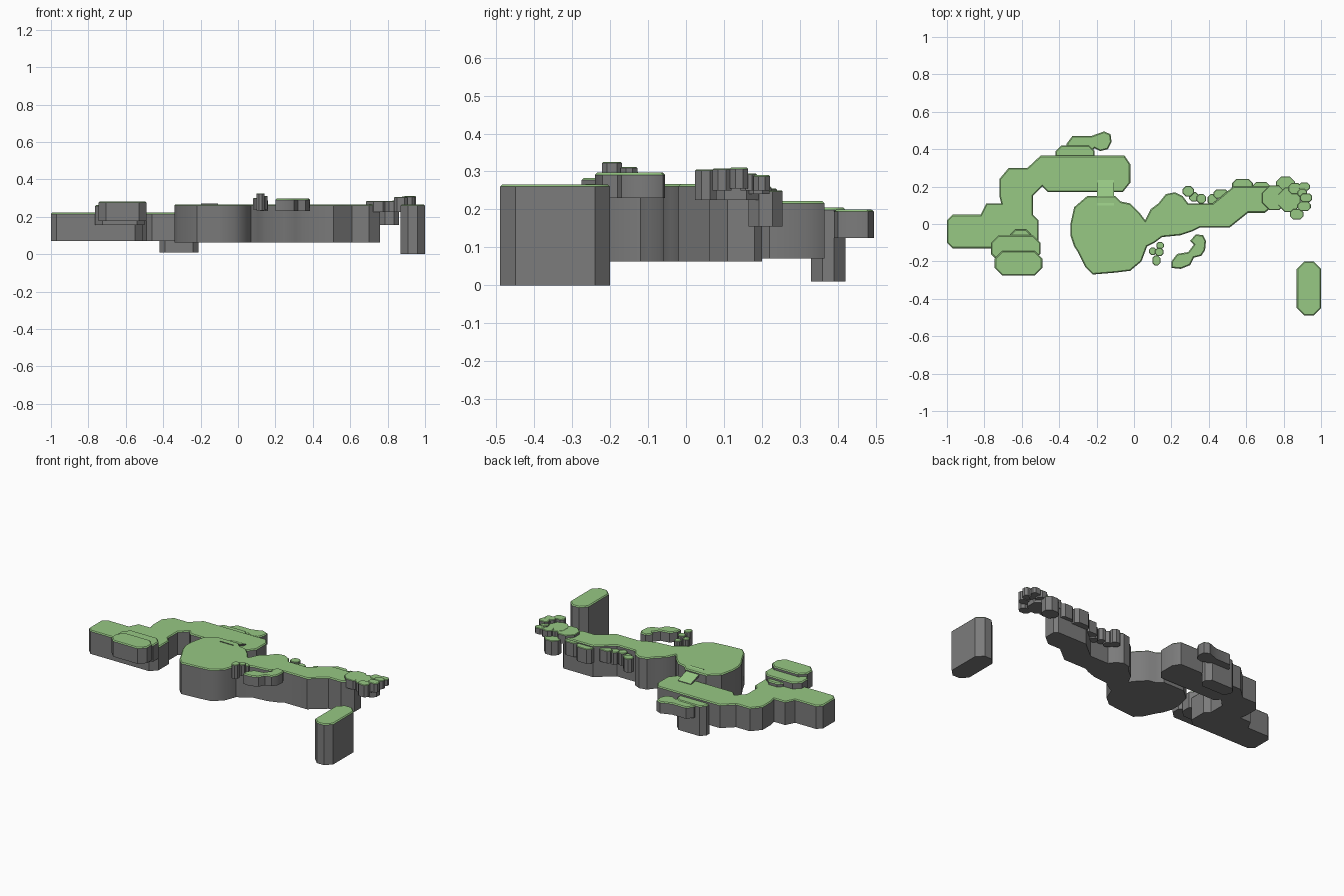
import bpy, bmesh

if "Cube" in bpy.data.objects:
    bpy.data.objects.remove(bpy.data.objects["Cube"])


def material(name, rgb):
    m = bpy.data.materials.new(name)
    m.diffuse_color = (*rgb, 1)
    m.use_nodes = True
    m.node_tree.nodes["Principled BSDF"].inputs["Base Color"].default_value = m.diffuse_color
    return m


GRASS = material("grass_green", (0.31, 0.58, 0.23))
ROCK = material("rock_grey", (0.2, 0.2, 0.2))


def island(name, outline, z0, z1, rim=0.006):
    """Extrude an outline (hundredths of a unit) into a rock slab with a rounded grass top."""
    bm = bmesh.new()
    face = bm.faces.new([bm.verts.new((x / 100, y / 100, z0)) for x, y in outline])
    ext = bmesh.ops.extrude_face_region(bm, geom=[face], use_keep_orig=True)["geom"]
    top = [g for g in ext if isinstance(g, bmesh.types.BMVert)]
    for v in top:
        v.co.z = z1
    bmesh.ops.recalc_face_normals(bm, faces=bm.faces)
    edges = [e for e in bm.edges if all(abs(v.co.z - z1) < 1e-5 for v in e.verts)]
    bmesh.ops.bevel(bm, geom=edges, offset=rim, segments=1, affect='EDGES', clamp_overlap=True)
    bmesh.ops.recalc_face_normals(bm, faces=bm.faces)
    bm.normal_update()
    for f in bm.faces:
        f.material_index = 0 if f.normal.z > 0.3 else 1
    return finish(name, bm)


def finish(name, bm):
    me = bpy.data.meshes.new(name)
    bm.to_mesh(me)
    bm.free()
    me.materials.append(GRASS)
    me.materials.append(ROCK)
    ob = bpy.data.objects.new(name, me)
    bpy.context.collection.objects.link(ob)
    return ob


def chamfered(x0, x1, y0, y1, c):
    """Rectangle with cut corners, in hundredths."""
    return [(x0 + c, y0), (x1 - c, y0), (x1, y0 + c), (x1, y1 - c),
            (x1 - c, y1), (x0 + c, y1), (x0, y1 - c), (x0, y0 + c)]


# main island
island("main_island", [
    (-34, 0), (-32, 9), (-25, 15), (-10, 15), (-7, 12), (-2, 11), (3, 6), (6, 2),
    (9, 8), (13, 11), (17, 16), (22, 17), (26, 15), (29, 11), (42, 11), (47, 15),
    (53, 20), (62, 20), (69, 20), (74, 20), (76, 18), (76, 11), (70, 6), (61, 6),
    (56, 2), (51, -2), (35, -2), (31, -4), (25, -6), (15, -7), (11, -10), (7, -12),
    (4, -20), (-2, -25), (-10, -26), (-22, -27), (-26, -23), (-30, -15), (-32, -12),
    (-34, -6)], 0.063, 0.267)

# left island
island("left_island", [
    (-100, 2), (-97, 5), (-82, 5), (-79, 11), (-71, 11), (-72, 15), (-72, 24),
    (-67, 30), (-57, 30), (-50, 36.5), (-5, 36.5), (-2, 32), (-2, 22), (-6, 17),
    (-46, 17), (-49, 20), (-54, 15), (-54, 5), (-51, 2), (-51, -9), (-55, -13),
    (-97, -13), (-100, -10)], 0.07, 0.222)

# terraces in front of the left island
island("front_terrace_link", chamfered(-66, -55, -10, -3, 2.5), 0.18, 0.245)
island("front_terrace_low", chamfered(-76.5, -50, -20, -6, 4), 0.155, 0.263)
island("front_terrace_high", chamfered(-74.5, -49, -27.5, -14.5, 4), 0.178, 0.283)

# terraces behind the left island
island("back_terrace_low", chamfered(-42, -21, 33, 42, 3), 0.01, 0.205)
island("back_terrace_high", [
    (-36, 40), (-36, 43), (-33, 47), (-23, 47), (-16, 49.5), (-12.5, 48), (-12, 44),
    (-14, 40), (-18, 39), (-21, 40.5), (-24, 38), (-34, 38)], 0.125, 0.2)

# sloped bridge between the two large islands
bm = bmesh.new()
bmesh.ops.create_cube(bm, size=1)
for v in bm.verts:
    far = v.co.y > 0
    v.co = (-0.152 + v.co.x * 0.092, 0.235 if far else 0.10,
            (0.226 if far else 0.271) + (0 if v.co.z > 0 else -0.012))
for f in bm.faces:
    f.material_index = 0 if f.normal.z > 0.3 else 1
finish("bridge", bm)

# curved islet in front of the main island
island("curved_islet", [
    (20, -20), (23, -16), (29, -15), (32, -11), (30, -9), (33, -5.5), (37, -6),
    (38.5, -9), (38, -14), (36, -17), (32, -18), (30, -22), (25, -24), (20, -23.5)],
    0.23, 0.297)

# free-standing pillar
island("pillar", chamfered(87, 100, -49, -20, 4), 0.0, 0.266)

# stepping stones: centre x, centre y, half width, half depth, bottom, top
stones = [
    (12, -19.5, 2.2, 2.6, 0.235, 0.325), (10, -14.5, 2, 2, 0.24, 0.30),
    (13.5, -15, 2.3, 2.2, 0.24, 0.312), (14, -11.5, 2, 2, 0.23, 0.29),
    # ledges along the back of the arm
    (29, 17.5, 3, 2.8, 0.16, 0.25), (32, 14.5, 2.6, 2.6, 0.16, 0.24),
    (36, 13.5, 2.6, 2.6, 0.17, 0.25), (42, 13, 2.6, 3, 0.16, 0.24),
    (46.5, 16, 4, 2.4, 0.17, 0.25), (58, 20.5, 5.5, 3.5, 0.16, 0.255),
    (68, 19.5, 4.5, 3, 0.17, 0.26), (81, 21, 5, 4.5, 0.155, 0.25),
    # plateau and stones at the tip of the arm
    (75, 14, 6.5, 6.5, 0.225, 0.284), (83, 13, 6, 6.5, 0.225, 0.285),
    (86, 19, 3.5, 3, 0.24, 0.288), (91, 20, 3, 2.2, 0.25, 0.29),
    (92, 14, 3.2, 2.4, 0.255, 0.31), (91, 9.5, 3.5, 2.5, 0.25, 0.308),
    (87, 5.2, 3.6, 2.8, 0.225, 0.305), (90, 16.5, 2.5, 2.2, 0.25, 0.295)]
for i, (x, y, rx, ry, z0, z1) in enumerate(stones):
    c = min(rx, ry) * 0.6
    island(f"stone_{i + 1}", chamfered(x - rx, x + rx, y - ry, y + ry, c), z0, z1, 0.003)

# smooth shading with sharp edges kept
bpy.ops.object.select_all(action='SELECT')
bpy.context.view_layer.objects.active = bpy.context.scene.objects["main_island"]
bpy.ops.object.shade_smooth_by_angle(angle=0.6)
